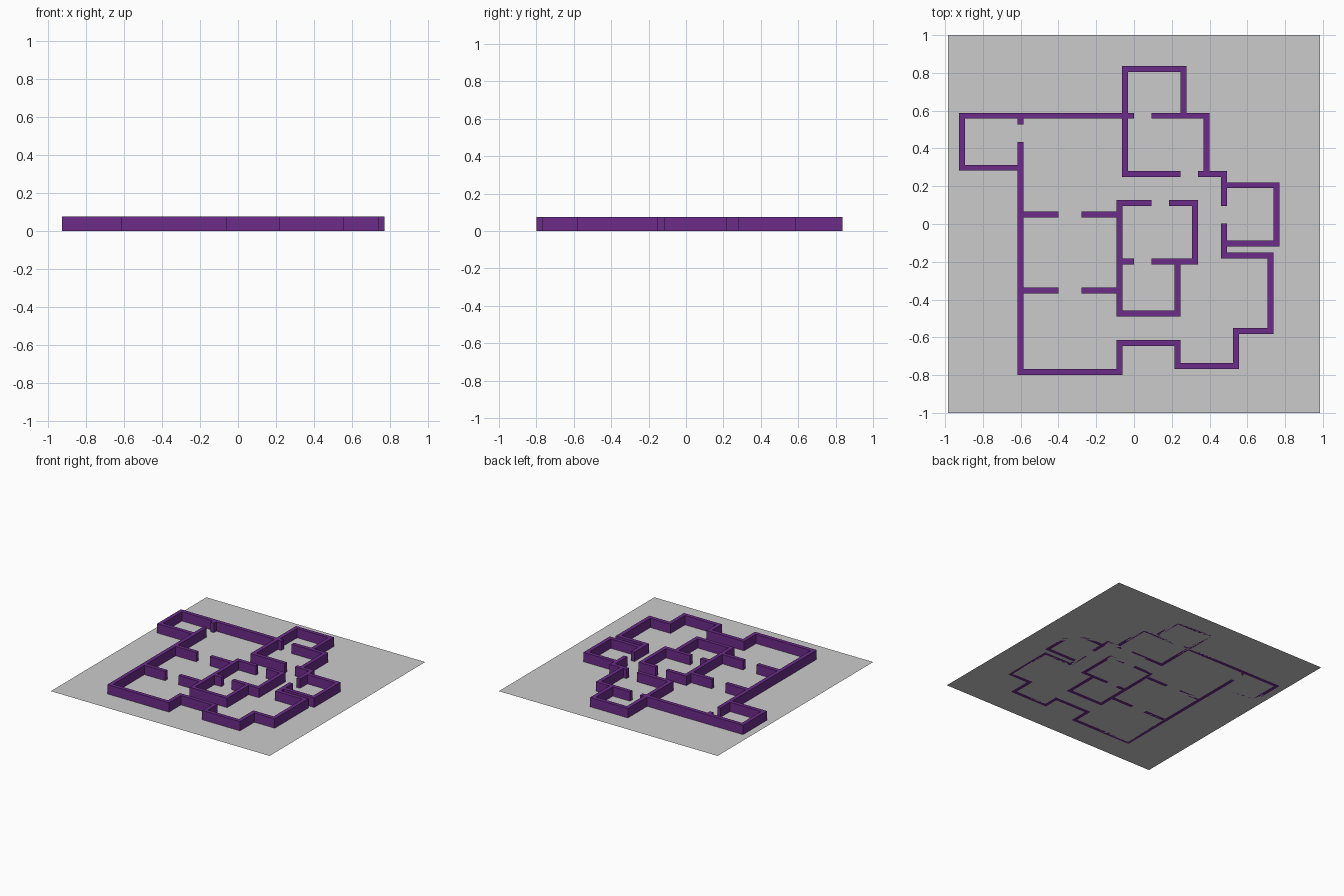
import bpy, bmesh
from mathutils import Vector

if "Cube" in bpy.data.objects:
    bpy.data.objects.remove(bpy.data.objects["Cube"])

H = 0.076      # wall height
W = 0.0155     # half wall thickness

purple = bpy.data.materials.new("purple_wall")
purple.diffuse_color = (0.15, 0.025, 0.25, 1)
purple.use_nodes = True
purple.node_tree.nodes["Principled BSDF"].inputs["Base Color"].default_value = purple.diffuse_color


def wall(name, pts):
    """Solid wall with mitred corners along an open centre line."""
    p = [Vector(q) for q in pts]
    dirs = [(b - a).normalized() for a, b in zip(p, p[1:])]
    normals = [Vector((-d.y, d.x)) for d in dirs]
    bm = bmesh.new()
    rings = []
    for i, c in enumerate(p):
        # right-angle corners: the mitre is the sum of both normals
        off = normals[0] if i == 0 else normals[-1] if i == len(p) - 1 else normals[i - 1] + normals[i]
        l, r = c + off * W, c - off * W
        rings.append([bm.verts.new(v) for v in
                      ((l.x, l.y, 0), (r.x, r.y, 0), (r.x, r.y, H), (l.x, l.y, H))])
    for a, b in zip(rings, rings[1:]):
        for k in range(4):
            n = (k + 1) % 4
            bm.faces.new((a[k], a[n], b[n], b[k]))
    bm.faces.new(rings[0])
    bm.faces.new(rings[-1])
    bmesh.ops.recalc_face_normals(bm, faces=bm.faces)
    me = bpy.data.meshes.new(name)
    bm.to_mesh(me)
    bm.free()
    me.materials.append(purple)
    bpy.context.collection.objects.link(bpy.data.objects.new(name, me))


# Flat floor sheet
bpy.ops.mesh.primitive_plane_add(size=1)
floor = bpy.context.object
floor.name = "floor"
floor.scale = (1.97, 2, 1)

# West room and long north wall
wall("west_room_wall", [(-.601 - W, .298), (-.91, .298), (-.91, .573), (-.047 - W, .573)])
wall("west_door_stub", [(-.601, .573 - W), (-.601, .527)])

# Outer boundary: west side, south side, stepped south-east side up to the east door
wall("outer_wall", [(-.601, .434), (-.601, -.784), (-.077, -.784), (-.077, -.63), (.23, -.63),
                    (.23, -.752), (.54, -.752), (.54, -.567), (.723, -.567), (.723, -.166),
                    (.477, -.166), (.477, .003)])

# North rooms
wall("north_room_wall", [(.246, .265), (-.047, .265), (-.047, .821), (.262, .821), (.262, .573 + W)])
wall("north_door_stub", [(-.047 + W, .573), (0, .573)])
wall("hall_east_wall", [(.093, .573), (.384, .573), (.384, .265 + W)])
wall("hall_corner_wall", [(.339, .265), (.477, .265), (.477, .095)])

# East room
wall("east_room_wall", [(.477 + W, .205), (.754, .205), (.754, -.103), (.477 + W, -.103)])

# Central rooms
wall("central_west_wall", [(.093, .111), (-.077, .111), (-.077, -.474), (.23, -.474), (.23, -.198 - W)])
wall("central_east_wall", [(.185, .111), (.323, .111), (.323, -.198), (.093, -.198)])
wall("central_door_stub", [(-.077 + W, -.198), (0, -.198)])

# Two partitions with doorways between the west side and the central rooms
for name, y in (("upper", .05), ("lower", -.352)):
    wall(name + "_partition_west", [(-.601 + W, y), (-.4, y)])
    wall(name + "_partition_east", [(-.278, y), (-.077 - W, y)])
